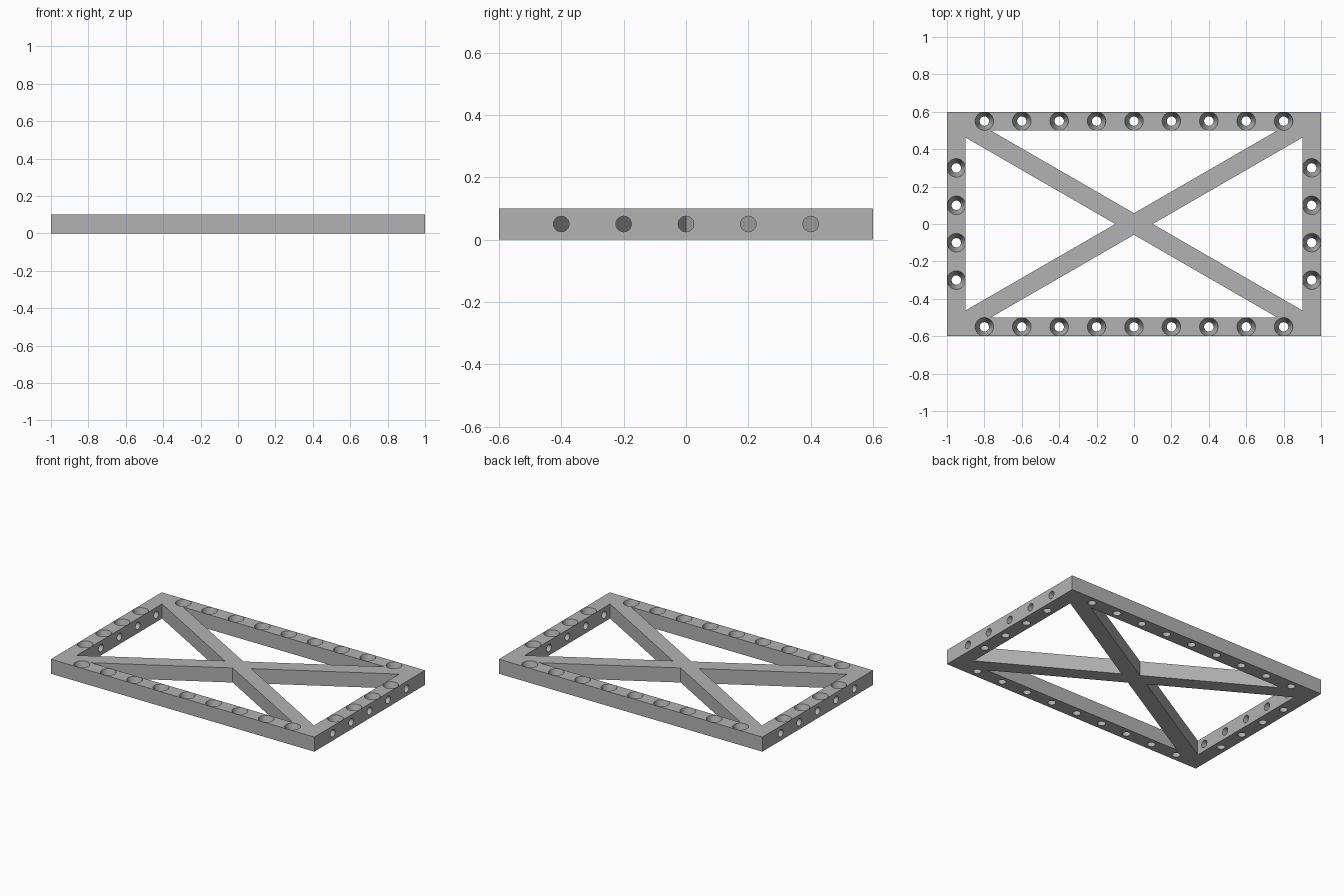
import bpy, bmesh
from math import tan, cos, radians, pi
from mathutils import Matrix, Vector

if "Cube" in bpy.data.objects:
    bpy.data.objects.remove(bpy.data.objects["Cube"])

HALF_X, HALF_Y, HEIGHT, BAR = 1.0, 0.6, 0.1, 0.1
BORE, SINK = 0.025, 0.0495
SLOPE = tan(radians(30))
BRACE_RISE = BAR / 2 / cos(radians(30))

grey = bpy.data.materials.new("plain_grey")
grey.use_nodes = True
colour = (0.45, 0.45, 0.45, 1)
grey.diffuse_color = colour
grey.node_tree.nodes["Principled BSDF"].inputs["Base Color"].default_value = colour


def finish(name, bm, helper=True):
    bmesh.ops.recalc_face_normals(bm, faces=bm.faces)
    mesh = bpy.data.meshes.new(name)
    bm.to_mesh(mesh)
    bm.free()
    mesh.materials.append(grey)
    obj = bpy.data.objects.new(name, mesh)
    bpy.context.collection.objects.link(obj)
    obj.hide_render = helper
    return obj


def prism(bm, outline, z0, z1):
    face = bm.faces.new([bm.verts.new((x, y, z0)) for x, y in outline])
    top = bmesh.ops.extrude_face_region(bm, geom=[face])["geom"]
    verts = [v for v in top if isinstance(v, bmesh.types.BMVert)]
    bmesh.ops.translate(bm, verts=verts, vec=(0, 0, z1 - z0))


def cone(bm, r1, r2, depth, matrix):
    bmesh.ops.create_cone(bm, cap_ends=True, segments=32, radius1=r1,
                          radius2=r2, depth=depth, matrix=matrix)


def cut(target, cutter):
    mod = target.modifiers.new(cutter.name, "BOOLEAN")
    mod.operation, mod.solver, mod.object = "DIFFERENCE", "EXACT", cutter
    bpy.context.view_layer.objects.active = target
    bpy.ops.object.modifier_apply(modifier=mod.name)
    bpy.data.objects.remove(cutter)


# solid slab
bm = bmesh.new()
prism(bm, [(-HALF_X, -HALF_Y), (HALF_X, -HALF_Y), (HALF_X, HALF_Y), (-HALF_X, HALF_Y)], 0, HEIGHT)
frame = finish("cross_braced_frame", bm, helper=False)

# four triangular openings that leave the rim and the crossed braces
bm = bmesh.new()
in_x, in_y = HALF_X - BAR, HALF_Y - BAR
side_y = (in_x - BRACE_RISE / SLOPE) * SLOPE
end_x = (in_y - BRACE_RISE) / SLOPE
for s in (-1, 1):
    prism(bm, [(s * BRACE_RISE / SLOPE, 0), (s * in_x, side_y), (s * in_x, -side_y)], -0.1, 0.2)
    prism(bm, [(0, s * BRACE_RISE), (end_x, s * in_y), (-end_x, s * in_y)], -0.1, 0.2)
cut(frame, finish("openings", bm))

# tapered holes through the top of all four bars
spots = [(0.2 * i, s * 0.55) for i in range(-4, 5) for s in (-1, 1)]
spots += [(s * 0.95, 0.2 * i - 0.3) for i in range(4) for s in (-1, 1)]
bm = bmesh.new()
taper = (SINK - BORE) / HEIGHT
over = 0.01
for x, y in spots:
    cone(bm, BORE - taper * over, SINK + taper * over, HEIGHT + 2 * over,
         Matrix.Translation((x, y, HEIGHT / 2)))
cut(frame, finish("tapered_holes", bm))

# straight holes through the two end bars
bm = bmesh.new()
for s in (-1, 1):
    for i in range(-2, 3):
        cone(bm, BORE, BORE, 0.14, Matrix.Translation((s * 0.95, 0.2 * i, HEIGHT / 2))
             @ Matrix.Rotation(pi / 2, 4, "Y"))
cut(frame, finish("side_holes", bm))

# smooth hole walls, sharp bar edges
bpy.ops.object.select_all(action="DESELECT")
frame.select_set(True)
bpy.context.view_layer.objects.active = frame
bpy.ops.object.shade_smooth_by_angle(angle=radians(30))
